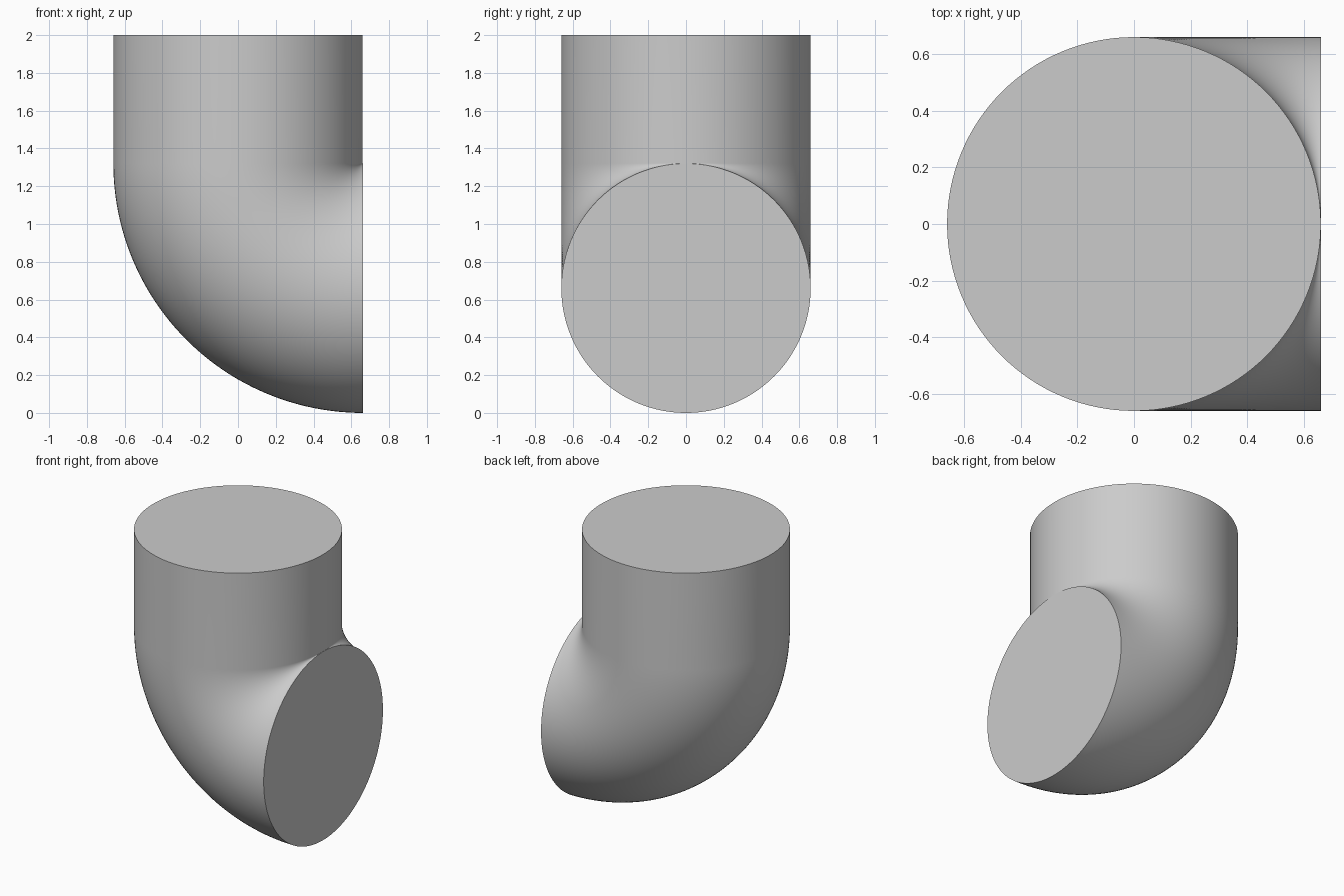
import bpy
import bmesh
from math import pi, radians
from mathutils import Matrix, Vector

if "Cube" in bpy.data.objects:
    bpy.data.objects.remove(bpy.data.objects["Cube"], do_unlink=True)

TUBE = 0.66      # pipe radius
BEND = 0.661     # centreline radius of the bend
HEIGHT = 2.0
SIDES = 128
STEPS = 48

grey = bpy.data.materials.new("plain grey")
grey.use_nodes = True
colour = (0.6, 0.6, 0.6, 1)
grey.diffuse_color = colour
grey.node_tree.nodes["Principled BSDF"].inputs["Base Color"].default_value = colour

bm = bmesh.new()


def ring(matrix):
    return bmesh.ops.create_circle(bm, segments=SIDES, radius=TUBE, matrix=matrix)["verts"]


# Rings: the straight top, then a quarter turn towards +x
pivot = Vector((BEND, 0, TUBE + BEND))
rings = [ring(Matrix.Translation((0, 0, HEIGHT)))]
for i in range(STEPS + 1):
    turn = Matrix.Rotation(-pi / 2 * i / STEPS, 4, 'Y')
    rings.append(ring(Matrix.Translation(pivot) @ turn @ Matrix.Translation((-BEND, 0, 0))))

# Pipe wall
for a, b in zip(rings, rings[1:]):
    for j in range(SIDES):
        k = (j + 1) % SIDES
        bm.faces.new((a[j], b[j], b[k], a[k]))

# Flat end caps
bm.faces.new(rings[0])
bm.faces.new(rings[-1])
bmesh.ops.recalc_face_normals(bm, faces=bm.faces)

mesh = bpy.data.meshes.new("pipe_elbow")
bm.to_mesh(mesh)
bm.free()
mesh.materials.append(grey)
elbow = bpy.data.objects.new("pipe_elbow", mesh)
bpy.context.collection.objects.link(elbow)

# Smooth wall with crisp end rims
bpy.context.view_layer.objects.active = elbow
elbow.select_set(True)
bpy.ops.object.shade_smooth_by_angle(angle=radians(40))
